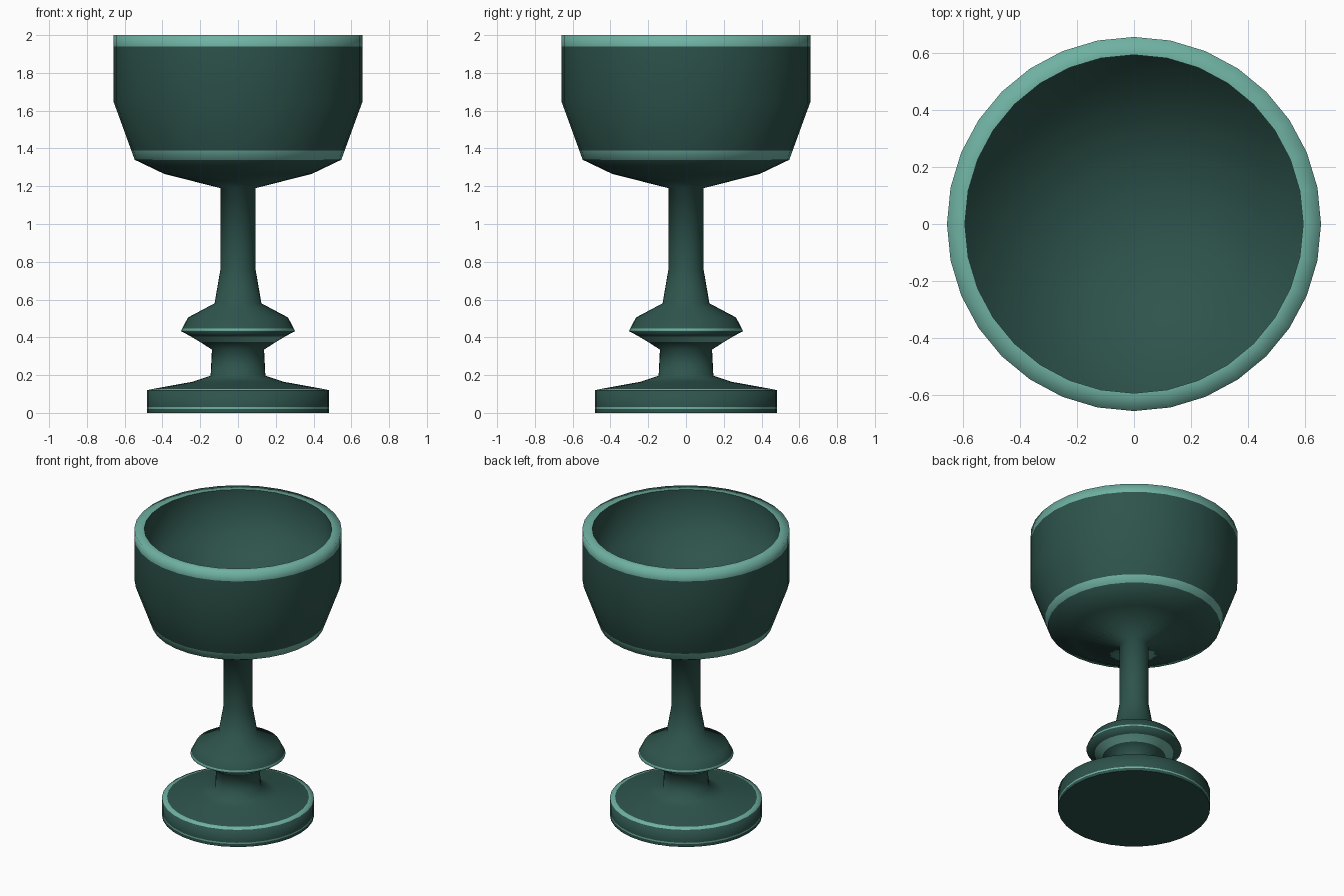
import bpy, bmesh, math

if "Cube" in bpy.data.objects:
    bpy.data.objects.remove(bpy.data.objects["Cube"])

SIDES = 32


def material(name, color):
    m = bpy.data.materials.new(name)
    m.diffuse_color = (*color, 1)
    m.use_nodes = True
    m.node_tree.nodes["Principled BSDF"].inputs["Base Color"].default_value = m.diffuse_color
    return m


DARK, LIGHT = 0, 1

# Profile from bottom centre up the outside, then down the inside:
# (radius, height, colour of the band that follows)
profile = [
    # foot
    (0.00, 0.00, DARK), (0.483, 0.00, DARK), (0.483, 0.02, LIGHT),
    (0.483, 0.03, DARK), (0.483, 0.12, LIGHT), (0.45, 0.127, DARK),
    (0.24, 0.165, DARK), (0.145, 0.197, DARK),
    # neck and collar
    (0.138, 0.335, DARK), (0.20, 0.375, LIGHT), (0.25, 0.405, DARK),
    (0.302, 0.433, LIGHT), (0.295, 0.447, DARK), (0.265, 0.505, DARK),
    # stem
    (0.124, 0.58, DARK), (0.093, 0.76, DARK), (0.093, 1.19, DARK),
    # bowl outside
    (0.39, 1.265, DARK), (0.547, 1.34, LIGHT), (0.565, 1.39, DARK),
    (0.658, 1.645, DARK), (0.658, 1.94, LIGHT), (0.658, 2.00, LIGHT),
    # bowl inside
    (0.595, 2.00, DARK), (0.595, 1.68, DARK), (0.00, 1.52, DARK),
]
SHARP_RINGS = (1, 23)  # under the foot, inner lip

# Lathe the profile into rings (single vertices on the axis)
bm = bmesh.new()
rings = []
for r, z, _ in profile:
    count = SIDES if r > 0 else 1
    ring = [bm.verts.new((r * math.cos(math.tau * i / SIDES),
                          r * math.sin(math.tau * i / SIDES), z))
            for i in range(count)]
    rings.append(ring)

for lower, upper, (_, _, colour) in zip(rings, rings[1:], profile):
    for i in range(SIDES):
        corners = [lower[i % len(lower)], lower[(i + 1) % len(lower)],
                   upper[(i + 1) % len(upper)], upper[i % len(upper)]]
        face = bm.faces.new(list(dict.fromkeys(corners)))
        face.material_index = colour
        face.smooth = True
bmesh.ops.recalc_face_normals(bm, faces=bm.faces)

# Crisp edges where the turning is cut square
for k in SHARP_RINGS:
    for i in range(SIDES):
        bm.edges.get((rings[k][i], rings[k][(i + 1) % SIDES])).smooth = False

mesh = bpy.data.meshes.new("goblet")
bm.to_mesh(mesh)
bm.free()
mesh.materials.append(material("dark_green", (0.027, 0.088, 0.072)))
mesh.materials.append(material("pale_green", (0.16, 0.44, 0.365)))
goblet = bpy.data.objects.new("goblet", mesh)
bpy.context.collection.objects.link(goblet)
